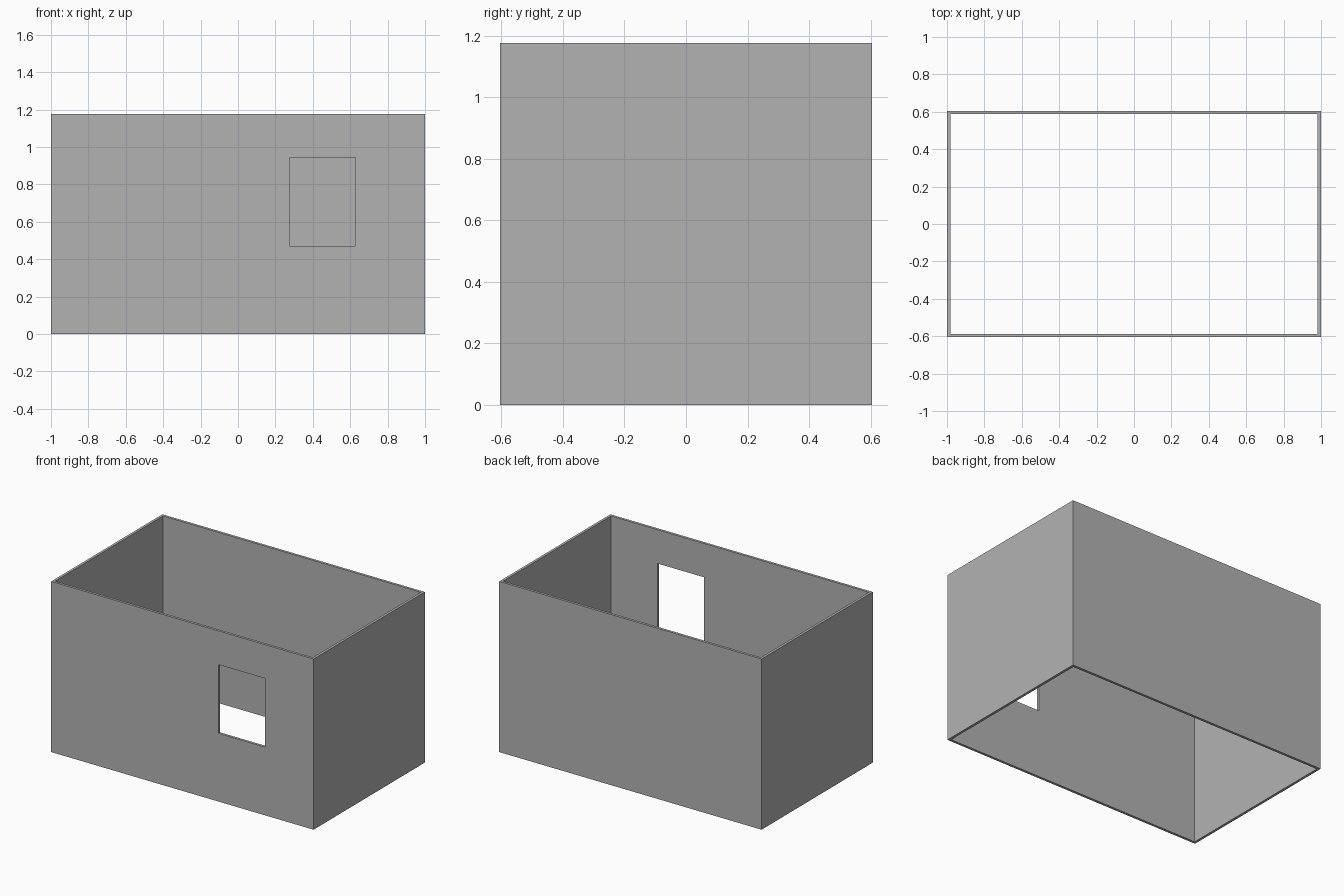
import bpy
from mathutils import Vector

default = bpy.data.objects.get("Cube")
if default:
    bpy.data.objects.remove(default, do_unlink=True)

WIDTH, DEPTH, HEIGHT, WALL = 2.0, 1.21, 1.176, 0.0176

grey = bpy.data.materials.new("plain grey")
grey.use_nodes = True
colour = (0.45, 0.45, 0.45, 1)
grey.diffuse_color = colour
grey.node_tree.nodes["Principled BSDF"].inputs["Base Color"].default_value = colour


def box(name, low, high):
    """Box between two opposite corners."""
    low, high = Vector(low), Vector(high)
    bpy.ops.mesh.primitive_cube_add(size=1, location=(low + high) / 2)
    ob = bpy.context.object
    ob.name = name
    ob.scale = high - low
    bpy.ops.object.transform_apply(location=False, rotation=False, scale=True)
    ob.data.materials.append(grey)
    return ob


def cut(target, cutter):
    """Subtract a hidden cutter from the target."""
    cutter.hide_render = True
    cutter.hide_set(True)
    mod = target.modifiers.new(cutter.name, 'BOOLEAN')
    mod.operation = 'DIFFERENCE'
    mod.solver = 'EXACT'
    mod.object = cutter
    bpy.context.view_layer.objects.active = target
    bpy.ops.object.modifier_apply(modifier=mod.name)
    bpy.data.objects.remove(cutter, do_unlink=True)


# Four walls, open at the top and bottom
x, y = WIDTH / 2, DEPTH / 2
walls = box("room_walls", (-x, -y, 0), (x, y, HEIGHT))
cut(walls, box("room_cutter", (WALL - x, WALL - y, -0.1), (x - WALL, y - WALL, HEIGHT + 0.1)))

# Window opening through the front wall
cut(walls, box("window_cutter", (0.275, -y - 0.1, 0.47), (0.628, -y + 0.1, 0.943)))
